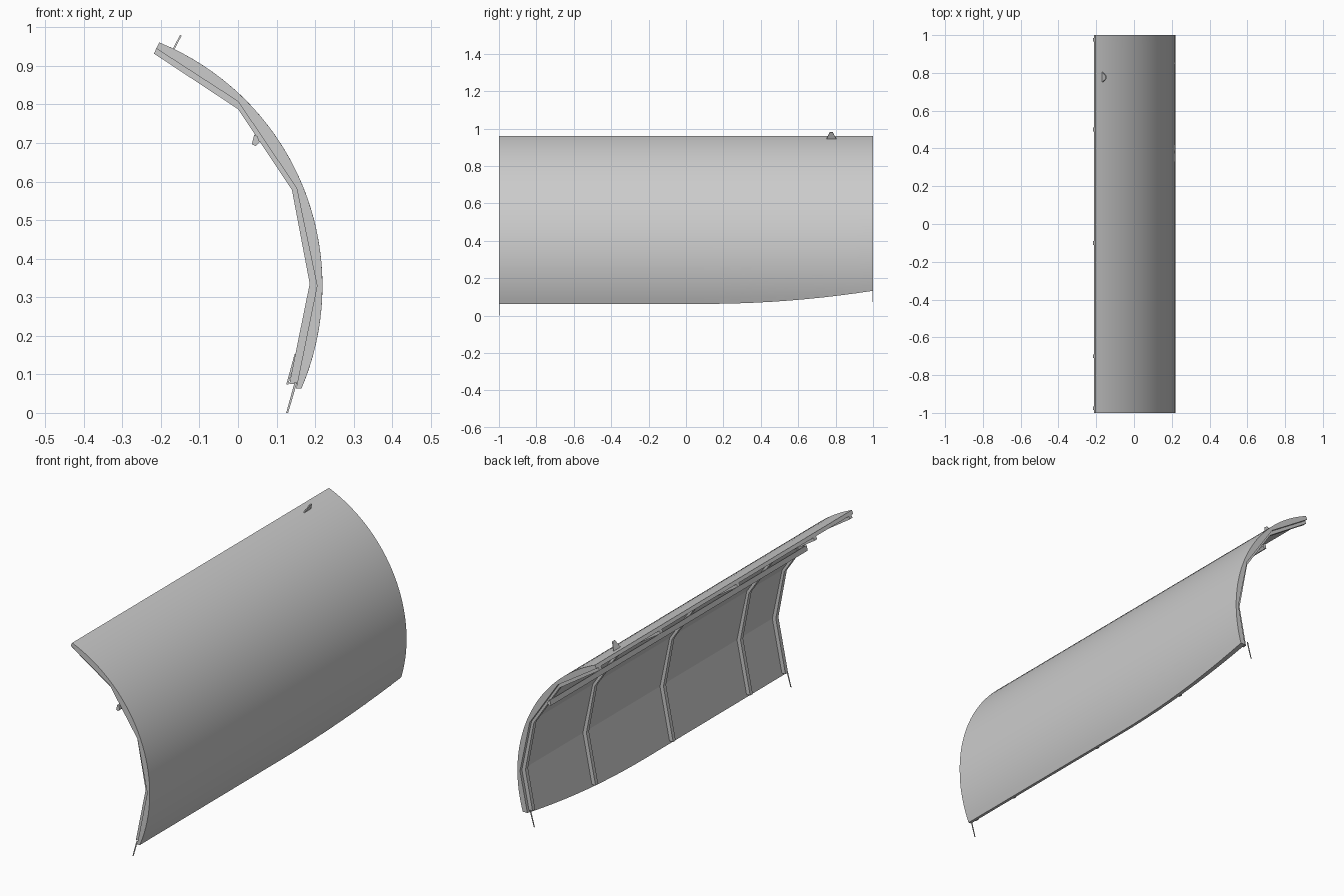
import bpy, bmesh
from math import sqrt, sin, cos, asin, radians

if "Cube" in bpy.data.objects:
    bpy.data.objects.remove(bpy.data.objects["Cube"])

CX, CZ, R = -0.463, 0.33, 0.682          # centre and radius of the outer arc
TOP = radians(67.7)
SKIN = [(-0.212, 0.945), (0.0, 0.808), (0.152, 0.583), (0.205, 0.33), (0.148, 0.05)]
RIB = [(-0.218, 0.932), (0.0, 0.788), (0.14, 0.578), (0.186, 0.335), (0.128, 0.05)]


def bottom(y):
    """Height of the lower edge, sweeping up toward +y."""
    return 0.063 + (0.07 * ((y - 0.1) / 0.9) ** 2 if y > 0.1 else 0)


def make(name, verts, faces, color=None, smooth=False):
    me = bpy.data.meshes.new(name)
    me.from_pydata(verts, [], faces)
    ob = bpy.data.objects.new(name, me)
    bpy.context.collection.objects.link(ob)
    bm = bmesh.new()
    bm.from_mesh(me)
    bmesh.ops.recalc_face_normals(bm, faces=bm.faces)
    bm.to_mesh(me)
    bm.free()
    if color:
        mat = bpy.data.materials.new(name)
        mat.diffuse_color = color
        mat.use_nodes = True
        mat.node_tree.nodes["Principled BSDF"].inputs["Base Color"].default_value = mat.diffuse_color
        me.materials.append(mat)
    if smooth:
        bpy.context.view_layer.objects.active = ob
        ob.select_set(True)
        bpy.ops.object.shade_smooth_by_angle(angle=radians(15))
        ob.select_set(False)
    return ob


def clipped(path, z):
    """Polyline with its last point slid along the last segment to height z."""
    (x0, z0), (x1, z1) = path[-2:]
    return path[:-1] + [(x0 + (x1 - x0) * (z - z0) / (z1 - z0), z)]


def arc(z, n=32):
    end = asin((z - CZ) / R)
    return [(CX + R * cos(TOP + (end - TOP) * i / n),
             CZ + R * sin(TOP + (end - TOP) * i / n)) for i in range(n + 1)]


def loft(name, profile, ys, smooth=False):
    """Closed profile(y) swept along y with end caps."""
    n = len(profile(ys[0]))
    verts = [(x, y, z) for y in ys for x, z in profile(y)]
    faces = [(k * n + i, k * n + (i + 1) % n, (k + 1) * n + (i + 1) % n, (k + 1) * n + i)
             for k in range(len(ys) - 1) for i in range(n)]
    outer = len(faces)
    # caps as strips between outer arc and inner line, left to triangulation
    faces += [tuple(range(n)), tuple(range((len(ys) - 1) * n, len(ys) * n))]
    ob = make(name, verts, faces, smooth=smooth)
    bm = bmesh.new()
    bm.from_mesh(ob.data)
    bmesh.ops.triangulate(bm, faces=[f for f in bm.faces if len(f.verts) > 4])
    bm.to_mesh(ob.data)
    bm.free()
    return ob


# Curved outer skin with faceted lining
stations = [-1, 0.1] + [0.1 + 0.09 * i for i in range(1, 11)]
loft("curved_panel", lambda y: arc(bottom(y)) + clipped(SKIN, bottom(y))[::-1],
     stations, smooth=True)

# Vertical ribs on the lining
for i, y in enumerate((-0.975, -0.7, -0.1, 0.5, 0.975)):
    zb = bottom(y) + 0.012
    loft(f"rib_{i + 1}", lambda _: clipped(SKIN, zb) + clipped(RIB, zb)[::-1],
         [y - 0.01, y + 0.01])

# Lengthwise rail along the inside
loft("inner_rail", lambda y: [(0.036, 0.697), (0.046, 0.692), (0.056, 0.703),
                              (0.05, 0.718), (0.042, 0.722)], [-1, 1])

# Thin blades hanging below each end
for name, y, dz in (("near_blade", -0.999, 0), ("far_blade", 0.999, 0.073)):
    loft(name, lambda _: [(0.147, 0.08 + dz), (0.153, 0.078 + dz), (0.130, dz), (0.125, dz)],
         [y - 0.001, y + 0.001])

# Small antenna fin on the roof
fin = [(-0.170, 0.75, 0.943), (-0.170, 0.805, 0.943), (-0.150, 0.785, 0.981), (-0.150, 0.768, 0.981)]
make("roof_fin", fin + [(x + 0.004, y, z - 0.002) for x, y, z in fin],
     [(0, 1, 2, 3), (4, 5, 6, 7)] + [(i, (i + 1) % 4, (i + 1) % 4 + 4, i + 4) for i in range(4)])


# Darker painted band and broken stripes low on the outside
def patch(name, left, right, z0, z1, n=8, wobble=0.0, lean=0.0):
    verts, r = [], R + 0.001
    for i in range(n + 1):
        z = z0 + (z1 - z0) * i / n
        x = CX + sqrt(r * r - (z - CZ) ** 2)
        s = lean * i / n + wobble * sin(i * 2.1 + left * 30)
        verts += [(x, left + s, z), (x, right + s, z)]
    make(name, verts, [(2 * i, 2 * i + 1, 2 * i + 3, 2 * i + 2) for i in range(n)],
         color=(0.6, 0.62, 0.6, 1), smooth=True)


patch("painted_band", -1, 0.095, 0.065, 0.26)
stripes = [(0.18, 0.235, 0.075, 0.262, 0), (0.295, 0.35, 0.075, 0.262, 0),
           (0.415, 0.475, 0.082, 0.21, 0), (0.53, 0.585, 0.086, 0.21, 0),
           (0.68, 0.735, 0.098, 0.218, 0), (0.79, 0.85, 0.125, 0.175, 0.05)]
for i, (a, b, z0, z1, lean) in enumerate(stripes):
    patch(f"painted_stripe_{i + 1}", a, b, z0, z1, wobble=0.007, lean=lean)
